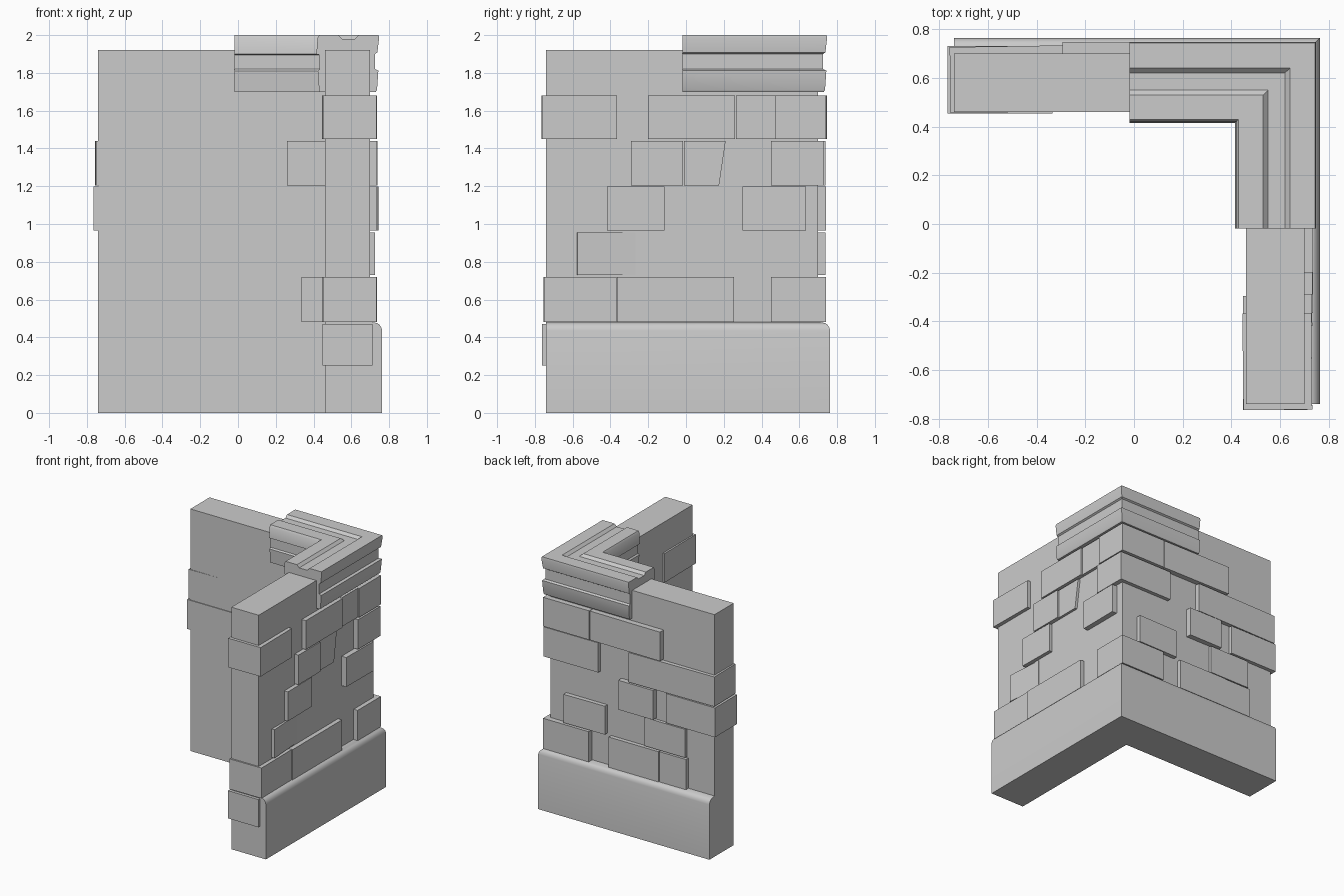
import bpy, bmesh, math
from mathutils import Matrix, Vector

if "Cube" in bpy.data.objects:
    bpy.data.objects.remove(bpy.data.objects["Cube"])


def finish(bm, name, smooth=False):
    bmesh.ops.recalc_face_normals(bm, faces=bm.faces)
    mesh = bpy.data.meshes.new(name)
    bm.to_mesh(mesh)
    bm.free()
    ob = bpy.data.objects.new(name, mesh)
    bpy.context.collection.objects.link(ob)
    if smooth:
        bpy.ops.object.select_all(action='DESELECT')
        ob.select_set(True)
        bpy.context.view_layer.objects.active = ob
        bpy.ops.object.shade_smooth_by_angle(angle=math.radians(30))
    return ob


def corner_sweep(name, profile, start, smooth=False):
    """Sweep a (distance, z) profile along both arms with a mitred corner."""
    bm = bmesh.new()
    rings = [[bm.verts.new(p) for p in ring] for ring in (
        [(start, d, z) for d, z in profile],
        [(d, d, z) for d, z in profile],
        [(d, start, z) for d, z in profile])]
    n = len(profile)
    for a, b in zip(rings, rings[1:]):
        for i in range(n):
            j = (i + 1) % n
            bm.faces.new((a[i], a[j], b[j], b[i]))
    bm.faces.new(rings[0])
    bm.faces.new(rings[2])
    return finish(bm, name, smooth)


def block(name, x, y, z, turn=0.0, taper=0.0):
    """Stone block from ranges; turn = degrees about z, taper pulls in the lower +y edge."""
    bm = bmesh.new()
    bmesh.ops.create_cube(bm, size=1)
    size = Vector((x[1] - x[0], y[1] - y[0], z[1] - z[0]))
    for v in bm.verts:
        pulled = v.co.y > 0 and v.co.z < 0
        v.co = v.co * size
        if pulled:
            v.co.y -= taper
    mid = Vector((sum(x), sum(y), sum(z))) / 2
    bm.transform(Matrix.Translation(mid) @ Matrix.Rotation(math.radians(turn), 4, 'Z'))
    return finish(bm, name)


# Core wall, skirting and cornice
corner_sweep("wall_core", [(0.46, 0), (0.70, 0), (0.70, 1.92), (0.46, 1.92)], -0.74)
corner_sweep("base_plinth", [(0.69, 0), (0.763, 0), (0.763, 0.435), (0.759, 0.452),
                             (0.749, 0.467), (0.735, 0.476), (0.70, 0.482), (0.69, 0.482)],
             -0.74, True)
corner_sweep("cornice", [
    (0.43, 1.70), (0.73, 1.70), (0.736, 1.71), (0.743, 1.812), (0.725, 1.82),
    (0.725, 1.90), (0.738, 1.908), (0.747, 1.985), (0.744, 2.0),
    (0.64, 2.0), (0.62, 1.98), (0.55, 1.98), (0.53, 2.0),
    (0.43, 2.0), (0.421, 1.985), (0.415, 1.90), (0.432, 1.895),
    (0.432, 1.82), (0.422, 1.81)], -0.018, True)

# Stone courses, bottom to top
C0, C1, C2, C3, C4, C5 = ((0.25, 0.47), (0.48, 0.72), (0.73, 0.955),
                          (0.965, 1.198), (1.205, 1.44), (1.45, 1.68))

# Blocks wrapping the outer corner
block("corner_block_low", (0.335, 0.735), (0.45, 0.742), C1)
block("corner_block_mid", (0.26, 0.738), (0.45, 0.73), C4)
block("corner_block_top", (0.33, 0.735), (0.47, 0.742), C5)

# Full-thickness blocks at the front end
block("front_end_block_base", (0.447, 0.712), (-0.763, -0.295), C0)
block("front_end_block_low", (0.449, 0.73), (-0.752, -0.37), C1, 0.6)
block("front_end_block_top", (0.447, 0.73), (-0.763, -0.367), C5, 0.6)

# Full-thickness blocks at the left end
block("left_end_block_mid", (-0.765, -0.335), (0.454, 0.73), C3)
block("left_end_block_upper", (-0.755, -0.01), (0.461, 0.732), C4, 0.9)

# Facing stones on the right side
right = [(-0.365, 0.255, C1, 0.735, 0, 0), (-0.58, -0.27, C2, 0.714, 4, 0),
         (-0.42, -0.115, C3, 0.73, 0.8, 0), (0.30, 0.635, C3, 0.742, -0.5, 0),
         (-0.29, -0.015, C4, 0.733, 0, 0), (-0.01, 0.21, C4, 0.72, 0, 0.035),
         (-0.20, 0.26, C5, 0.735, 0, 0), (0.265, 0.472, C5, 0.724, 0, 0)]
for i, (a, b, course, out, turn, taper) in enumerate(right):
    block(f"right_stone_{i + 1}", (0.60, out), (a, b), course, turn, taper)

# Facing stones on the back
back = [(-0.27, 0.165, C1, 0.733, 0), (-0.51, -0.275, C1, 0.728, 0),
        (0.20, 0.56, C2, 0.735, 0.8), (-0.50, -0.14, C2, 0.725, 0),
        (-0.23, 0.075, C3, 0.742, 0), (-0.295, 0.325, C5, 0.744, -0.6)]
for i, (a, b, course, out, turn) in enumerate(back):
    block(f"back_stone_{i + 1}", (a, b), (0.60, out), course, turn)
